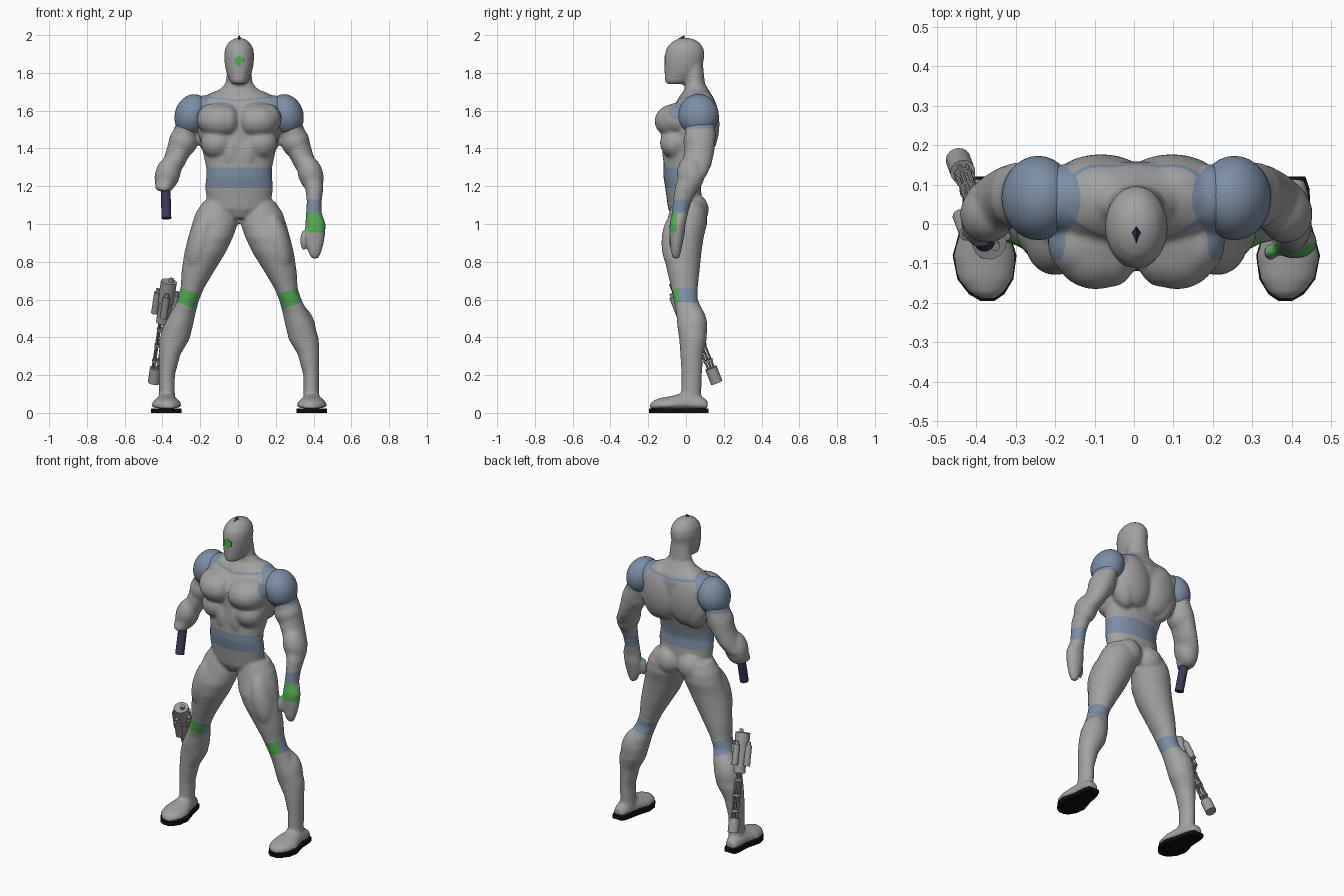
import bpy, bmesh, math
from mathutils import Vector, Matrix


def material(name, r, g, b):
    m = bpy.data.materials.new(name)
    m.diffuse_color = (r, g, b, 1)
    return m


GREY = material("suit grey", .36, .36, .36)
BLUE = material("steel blue", .20, .27, .38)
GREEN = material("green", .09, .42, .09)
PURPLE = material("dark purple", .045, .04, .10)
BLACK = material("black", .004, .004, .004)
METAL = material("gun metal", .33, .33, .33)


def finish(name, bm, *mats, angle=None, shift=.006):
    bmesh.ops.recalc_face_normals(bm, faces=bm.faces[:])
    bmesh.ops.translate(bm, verts=bm.verts[:], vec=(shift, 0, 0))
    me = bpy.data.meshes.new(name)
    bm.to_mesh(me)
    bm.free()
    for m in mats:
        me.materials.append(m)
    ob = bpy.data.objects.new(name, me)
    bpy.context.collection.objects.link(ob)
    if angle:
        bpy.ops.object.select_all(action='DESELECT')
        ob.select_set(True)
        bpy.context.view_layer.objects.active = ob
        bpy.ops.object.shade_smooth_by_angle(angle=math.radians(angle))
    return ob


def skin(bm, rings):
    """Closed tube through equal rings of points."""
    vs = [[bm.verts.new(p) for p in r] for r in rings]
    n = len(vs[0])
    for a, b in zip(vs, vs[1:]):
        for i in range(n):
            bm.faces.new((a[i], a[(i + 1) % n], b[(i + 1) % n], b[i]))
    bm.faces.new(vs[0])
    bm.faces.new(vs[-1])


def oval(n=24):
    return [(math.cos(2 * math.pi * i / n), math.sin(2 * math.pi * i / n)) for i in range(n)]


def loft(bm, rows, s=1):
    """Rows of (z, x0, x1, y0, y1) joined as stacked ovals."""
    skin(bm, [[(s * ((x0 + x1) / 2 + c * (x1 - x0) / 2), (y0 + y1) / 2 + d * (y1 - y0) / 2, z)
               for c, d in oval()] for z, x0, x1, y0, y1 in rows])


def blob(bm, c, r, s=1, tilt=0):
    """Ellipsoid, tilted about the y axis."""
    m = (Matrix.Translation((s * c[0], c[1], c[2])) @ Matrix.Rotation(s * tilt, 4, 'Y')
         @ Matrix.Diagonal((*r, 1)))
    bmesh.ops.create_uvsphere(bm, u_segments=32, v_segments=20, radius=1, matrix=m)


def tube(bm, a, b, r, n=14):
    a, b = Vector(a), Vector(b)
    m = Matrix.Translation((a + b) / 2) @ (b - a).to_track_quat('Z', 'Y').to_matrix().to_4x4()
    bmesh.ops.create_cone(bm, cap_ends=True, segments=n, radius1=r, radius2=r,
                          depth=(b - a).length, matrix=m)


# Body: overlapping muscle volumes fused into one skin
bm = bmesh.new()
loft(bm, [(z, -w, w, a, b) for z, w, a, b in [
    (1.03, .07, -.07, .06), (1.08, .165, -.095, .085), (1.19, .18, -.11, .08),
    (1.25, .175, -.12, .075), (1.30, .175, -.12, .085), (1.40, .197, -.118, .12),
    (1.48, .215, -.115, .145), (1.57, .225, -.11, .16), (1.64, .215, -.055, .158),
    (1.675, .18, -.035, .142), (1.71, .105, -.008, .12), (1.745, .072, -.005, .10),
    (1.85, .06, -.01, .09)]])
loft(bm, [(z, -w, w, a, b) for z, w, a, b in [
    (1.74, .034, -.10, -.02), (1.755, .049, -.112, .03), (1.80, .067, -.114, .075),
    (1.84, .076, -.115, .09), (1.89, .080, -.113, .098), (1.93, .075, -.105, .094),
    (1.96, .057, -.08, .073), (1.977, .036, -.05, .045), (1.985, .012, -.02, .015)]])
ARM = [(1.63, .19, .28, .01, .12), (1.55, .20, .325, -.01, .155), (1.45, .222, .370, -.005, .157),
       (1.38, .253, .388, -.01, .15), (1.31, .290, .414, -.022, .134), (1.26, .320, .442, -.04, .11),
       (1.19, .35, .446, -.06, .065)]
HAND = [(1.12, .358, .437, -.07, .03), (1.06, .354, .437, -.075, .012), (1.0, .350, .459, -.087, -.002),
        (.95, .346, .456, -.088, -.006), (.90, .352, .449, -.084, -.016),
        (.85, .365, .435, -.08, -.026), (.818, .383, .420, -.07, -.036)]
LEG = [(1.12, .03, .19, -.07, .09), (1.06, .01, .23, -.09, .11), (1.0, .008, .25, -.105, .112),
       (.93, .032, .270, -.125, .094), (.85, .070, .290, -.122, .082), (.75, .132, .305, -.10, .072),
       (.66, .186, .310, -.078, .062), (.60, .211, .330, -.066, .062), (.53, .230, .366, -.052, .095),
       (.46, .245, .402, -.046, .112), (.39, .262, .422, -.036, .11), (.31, .310, .425, -.03, .092),
       (.20, .340, .424, -.024, .084), (.10, .340, .424, -.026, .08), (.04, .335, .43, -.04, .09)]
FOOT = [(.114, .395, .032, .032), (.08, .392, .045, .045), (.0, .386, .058, .06), (-.08, .385, .081, .046),
        (-.14, .383, .071, .039), (-.175, .38, .046, .03), (-.19, .378, .02, .018)]
for s in (1, -1):
    loft(bm, ARM + (HAND if s > 0 else [(1.175, .358, .43, -.055, .055)]), s)
    loft(bm, LEG, s)
    skin(bm, [[(s * (x + c * rx), y, .02 + h * .35 + d * h * (1.15 if d > 0 else .3)) for c, d in oval()]
              for y, x, rx, h in FOOT])
    for c, r, tilt in [
            ((.103, -.062, 1.545), (.109, .104, .090), 0),     # chest
            ((.062, -.062, 1.545), (.066, .098, .085), 0),
            ((.145, -.045, 1.555), (.080, .092, .082), 0),
            ((.100, -.035, 1.565), (.125, .100, .078), 0),
            ((.115, -.055, 1.43), (.088, .083, .085), 0),      # ribs
            ((.045, -.068, 1.38), (.055, .058, .11), 0),       # stomach
            ((.09, .10, 1.53), (.125, .077, .17), .12),        # back
            ((.15, .08, 1.47), (.075, .075, .13), .3),
            ((.09, .065, 1.675), (.13, .06, .038), .3),        # neck muscle
            ((.175, .065, 1.60), (.10, .088, .082), 0),        # shoulder bridge
            ((.297, .07, 1.435), (.076, .084, .085), -.3),     # upper arm
            ((.378, .025, 1.265), (.066, .073, .10), -.3),     # forearm
            ((.078, .045, 1.075), (.085, .075, .085), 0),      # buttock
            ((.205, -.045, .90), (.067, .085, .17), -.25),     # thigh
            ((.33, .043, .455), (.074, .07, .12), -.25)]:      # calf
        blob(bm, c, r, s, tilt)
blob(bm, (.341, -.072, .915), (.018, .02, .055))               # thumb
rough = finish("body_rough", bm)
mod = rough.modifiers.new("fuse", 'REMESH')
mod.mode, mod.voxel_size = 'VOXEL', .009
mod = rough.modifiers.new("soften", 'SMOOTH')
mod.factor, mod.iterations = .5, 6
deps = bpy.context.evaluated_depsgraph_get()
fused = bpy.data.meshes.new_from_object(rough.evaluated_get(deps))
bpy.data.objects.remove(rough)

# Cut the skin along the coloured bands, then colour by position
bm = bmesh.new()
bm.from_mesh(fused)
bmesh.ops.translate(bm, verts=bm.verts[:], vec=(-.006, 0, 0))


def cut(co, no, pick):
    fs = [f for f in bm.faces if pick(f.calc_center_median())]
    geom = fs + list({e for f in fs for e in f.edges}) + list({v for f in fs for v in f.verts})
    bmesh.ops.bisect_plane(bm, geom=geom, plane_co=co, plane_no=no, dist=1e-5)


for z in (.955, 1.06, 1.13, 1.19, 1.30, 1.505):
    cut((0, 0, z), (0, 0, 1), lambda c: abs(c.z - z) < .03)
for s in (1, -1):
    cut((s * 1.108, 0, 0), (s, 0, .57), lambda c: c.z > 1.48 and c.x * s > .12)
    for k in (1.642, 1.648, 1.656):
        cut((0, 0, k), (-.12 * s, 0, 1), lambda c: 1.6 < c.z < 1.72 and c.x * s > 0)
    for k in (.47, .555):
        cut((0, 0, k), (-.35 * s, 0, 1), lambda c: .5 < c.z < .75 and c.x * s > 0)
cut((0, -.036, 0), (0, 1, 0), lambda c: .5 < c.z < .72)
cut((0, -.048, 0), (0, 1, 0), lambda c: .94 < c.z < 1.08 and c.x > .3)
for f in bm.faces:
    c = f.calc_center_median()
    x, y, z = abs(c.x), c.y, c.z
    low = 1.648 if y < .05 else 1.642
    f.smooth = True
    f.material_index = 0
    if ((1.19 < z < 1.30 and x < .24) or (z > 1.505 and x + .57 * z > 1.108 and x > .12)
            or (low < z - .12 * x < 1.656 and x < .23)):
        f.material_index = 1
    elif c.x > .3 and .955 < z < 1.13:
        f.material_index = 1 if z > 1.06 else 2 if y < -.048 else 0
    elif .5 < z < .75 and .47 < z - .35 * x < .555:
        f.material_index = 2 if y < -.036 else 1
finish("body", bm, GREY, BLUE, GREEN)

for s, side in ((1, "left"), (-1, "right")):
    # Shoulder caps
    bm = bmesh.new()
    blob(bm, (.249, .066, 1.577), (.091, .107, .112), s, -.32)
    finish(side + "_shoulder_cap", bm, BLUE, angle=60)
    # Soles
    bm = bmesh.new()
    half = [(.12, .395, .034), (.09, .393, .046), (.0, .386, .058), (-.08, .385, .081),
            (-.14, .383, .071), (-.178, .38, .045), (-.195, .378, .018)]
    edge = [(x + w, y) for y, x, w in half] + [(x - w, y) for y, x, w in reversed(half)]
    skin(bm, [[(s * x, y, z) for x, y in edge] for z in (0, .022)])
    finish(side + "_sole", bm, BLACK)

# Forearm socket in place of the hand
bm = bmesh.new()
tube(bm, (-.390, .0, 1.21), (-.385, -.045, 1.03), .026, 16)
finish("forearm_socket", bm, PURPLE, angle=40)

# Face light
bm = bmesh.new()
tube(bm, (0, -.106, 1.862), (0, -.1145, 1.862), .029, 6)
finish("face_light", bm, GREEN)

# Head fin
bm = bmesh.new()
for p in [(0, -.075, 1.96), (.014, -.025, 1.978), (-.014, -.025, 1.978), (0, -.01, 2.0), (0, .0, 1.965)]:
    bm.verts.new(p)
bmesh.ops.convex_hull(bm, input=bm.verts[:])
finish("head_fin", bm, PURPLE)

# Rotary gun beside the right leg, laid out along its axis
top, end = Vector((-.366, -.05, .695)), Vector((-.446, .163, .16))
axis = (end - top).normalized()
length = (end - top).length
u = axis.cross(Vector((0, 1, 0))).normalized()
v = axis.cross(u)


def at(t, r=0, a=0):
    return top + axis * t + (u * math.cos(a) + v * math.sin(a)) * r


bm = bmesh.new()
tube(bm, at(0), at(.12), .043, 18)
tube(bm, at(.10), at(.235), .036, 18)
tube(bm, at(-.02, .012), at(.03, .012), .012)
for i in range(4):
    a = math.pi / 2 * i
    tube(bm, at(.07, .05, a), at(.19, .05, a), .019)
    tube(bm, at(.05, .05, a), at(.08, .05, a), .011, 10)
for i in range(6):
    a = math.pi / 3 * i
    tube(bm, at(.22, .018, a), at(length - .05, .018, a), .0055, 8)
for t in (.27, .36, .45):
    tube(bm, at(t), at(t + .012), .026, 16)
tube(bm, at(length - .085), at(length), .032, 18)
finish("rotary_gun", bm, METAL, angle=40, shift=0)
